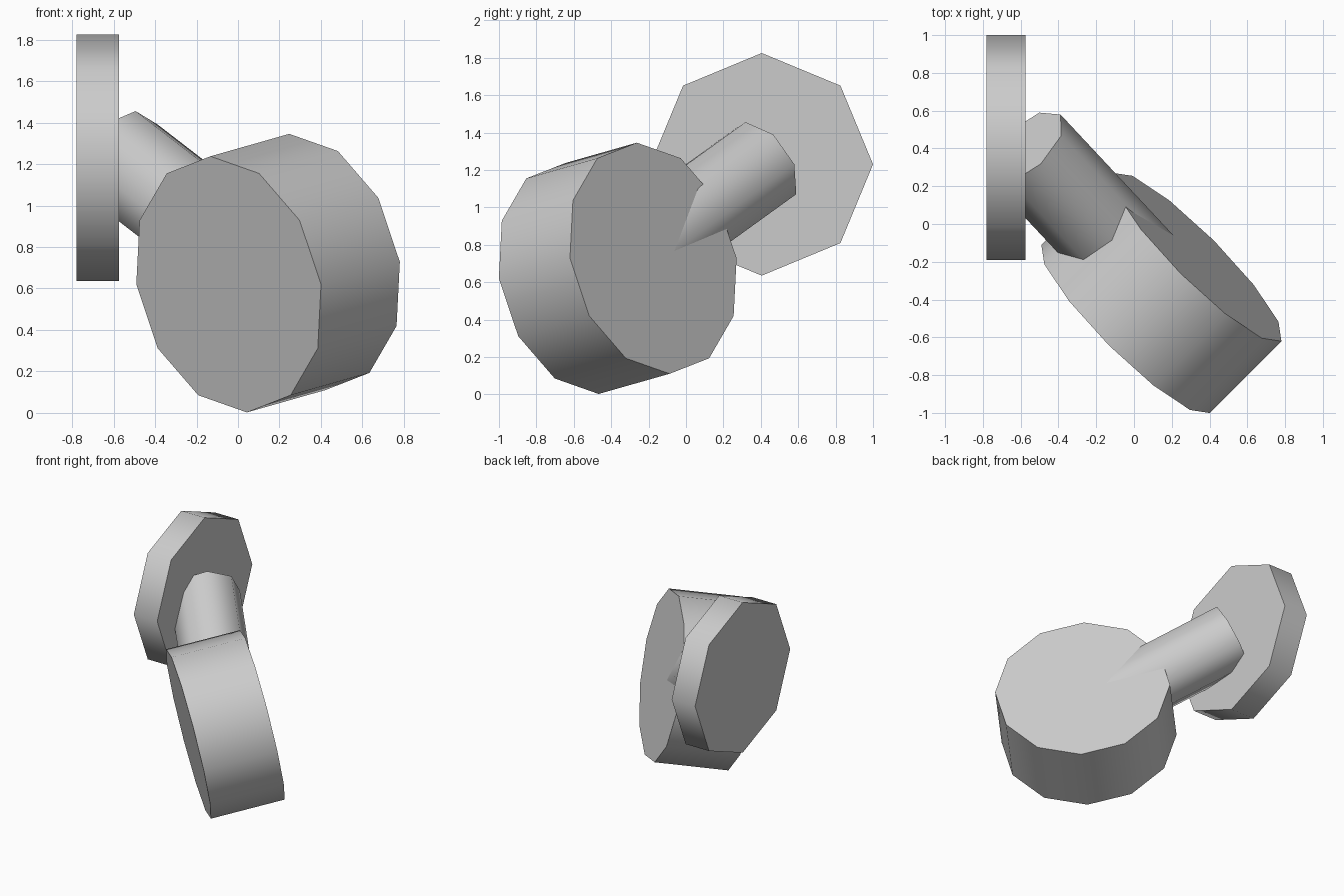
import bpy
import math
from mathutils import Matrix, Vector

cube = bpy.data.objects.get("Cube")
if cube:
    bpy.data.objects.remove(cube, do_unlink=True)

# One plain grey for the whole model
grey = bpy.data.materials.new("light_grey")
grey.use_nodes = True
colour = (0.6, 0.6, 0.6, 1)
grey.diffuse_color = colour
grey.node_tree.nodes["Principled BSDF"].inputs["Base Color"].default_value = colour


def prism(name, start, end, radius, sides):
    """Closed prism between two points, with one corner pointing upwards."""
    start, end = Vector(start), Vector(end)
    axis = (end - start).normalized()
    side = Vector((0, 0, 1)).cross(axis).normalized()
    up = axis.cross(side)
    bpy.ops.mesh.primitive_cylinder_add(
        vertices=sides, radius=radius, depth=(end - start).length)
    obj = bpy.context.object
    obj.name = name
    turn = Matrix((side, up, axis)).transposed().to_4x4()
    obj.matrix_world = Matrix.Translation((start + end) / 2) @ turn
    obj.data.materials.append(grey)
    bpy.ops.object.shade_smooth_by_angle(angle=math.radians(60))
    return obj


plate_centre = (-0.575, 0.405, 1.23)
drum_centre = (0.145, -0.365, 0.674)

# Round wall plate, slanted arm and tilted drum head
prism("wall_plate", (-0.78, 0.405, 1.23), plate_centre, 0.595, 8)
prism("arm", plate_centre, drum_centre, 0.255, 8)
prism("drum_head", (-0.045, -0.555, 0.62), (0.335, -0.175, 0.728), 0.63, 12)
